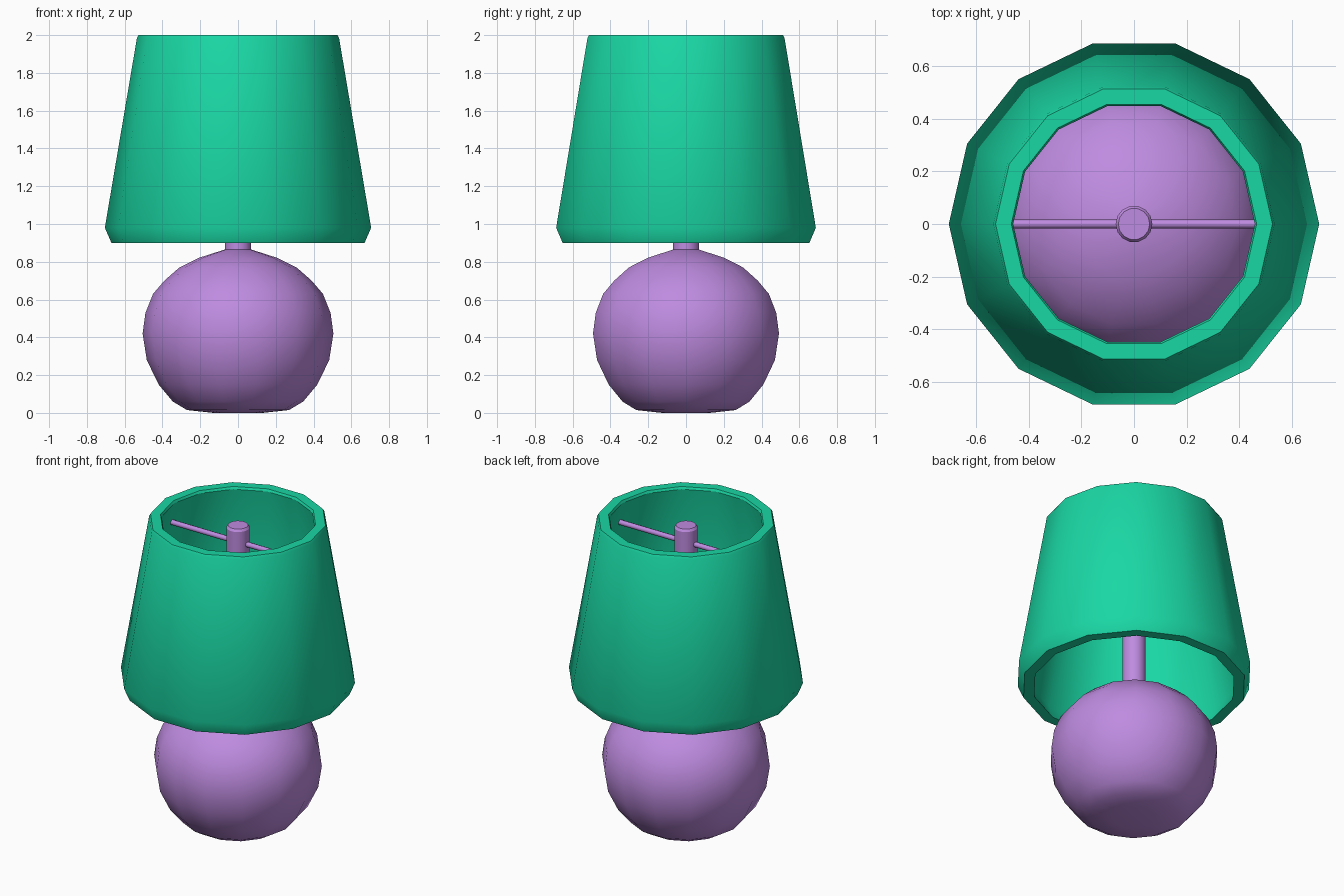
import bpy, bmesh, math

if "Cube" in bpy.data.objects:
    bpy.data.objects.remove(bpy.data.objects["Cube"])


def material(name, rgb):
    m = bpy.data.materials.new(name)
    m.diffuse_color = (*rgb, 1)
    m.use_nodes = True
    m.node_tree.nodes["Principled BSDF"].inputs["Base Color"].default_value = m.diffuse_color
    return m


def lathe(name, profile, mat, sides=14, closed=False, angle=33):
    """Revolve (radius, z) points around z; open profiles are capped."""
    bm = bmesh.new()
    rings = []
    for r, z in profile:
        rings.append([bm.verts.new((r * math.cos(2 * math.pi * i / sides),
                                    r * math.sin(2 * math.pi * i / sides), z))
                      for i in range(sides)])
    pairs = list(zip(rings, rings[1:]))
    if closed:
        pairs.append((rings[-1], rings[0]))
    else:
        bm.faces.new(rings[0])
        bm.faces.new(rings[-1])
    for a, b in pairs:
        for i in range(sides):
            j = (i + 1) % sides
            bm.faces.new((a[i], a[j], b[j], b[i]))
    bmesh.ops.recalc_face_normals(bm, faces=bm.faces)
    mesh = bpy.data.meshes.new(name)
    bm.to_mesh(mesh)
    bm.free()
    mesh.materials.append(mat)
    obj = bpy.data.objects.new(name, mesh)
    bpy.context.collection.objects.link(obj)
    bpy.ops.object.select_all(action='DESELECT')
    obj.select_set(True)
    bpy.context.view_layer.objects.active = obj
    bpy.ops.object.shade_smooth_by_angle(angle=math.radians(angle))
    return obj


purple = material("purple", (0.52, 0.26, 0.75))
green = material("green", (0.01, 0.68, 0.37))

# Round body with a flattened foot
lathe("lamp_base", [
    (0.13, 0.0), (0.27, 0.015), (0.345, 0.06), (0.42, 0.15), (0.483, 0.28),
    (0.505, 0.42), (0.49, 0.53), (0.45, 0.63), (0.39, 0.70), (0.31, 0.77),
    (0.21, 0.82), (0.07, 0.865)], purple, angle=40)

# Upright stem with a bevelled top
lathe("stem", [(0.07, 0.82), (0.07, 1.95), (0.06, 1.965)], purple)

# Hollow tapered shade with chamfered rims
lathe("shade", [
    (0.67, 0.90), (0.705, 0.98), (0.535, 1.985), (0.527, 2.0),
    (0.467, 2.0), (0.46, 1.985), (0.63, 0.98), (0.605, 0.90)],
    green, closed=True)

# Cross bar holding the shade
bar = lathe("cross_bar", [(0.017, -0.5), (0.017, 0.5)], purple, sides=8, angle=50)
bar.rotation_euler = (0, math.radians(90), 0)
bar.location = (0, 0, 1.855)
